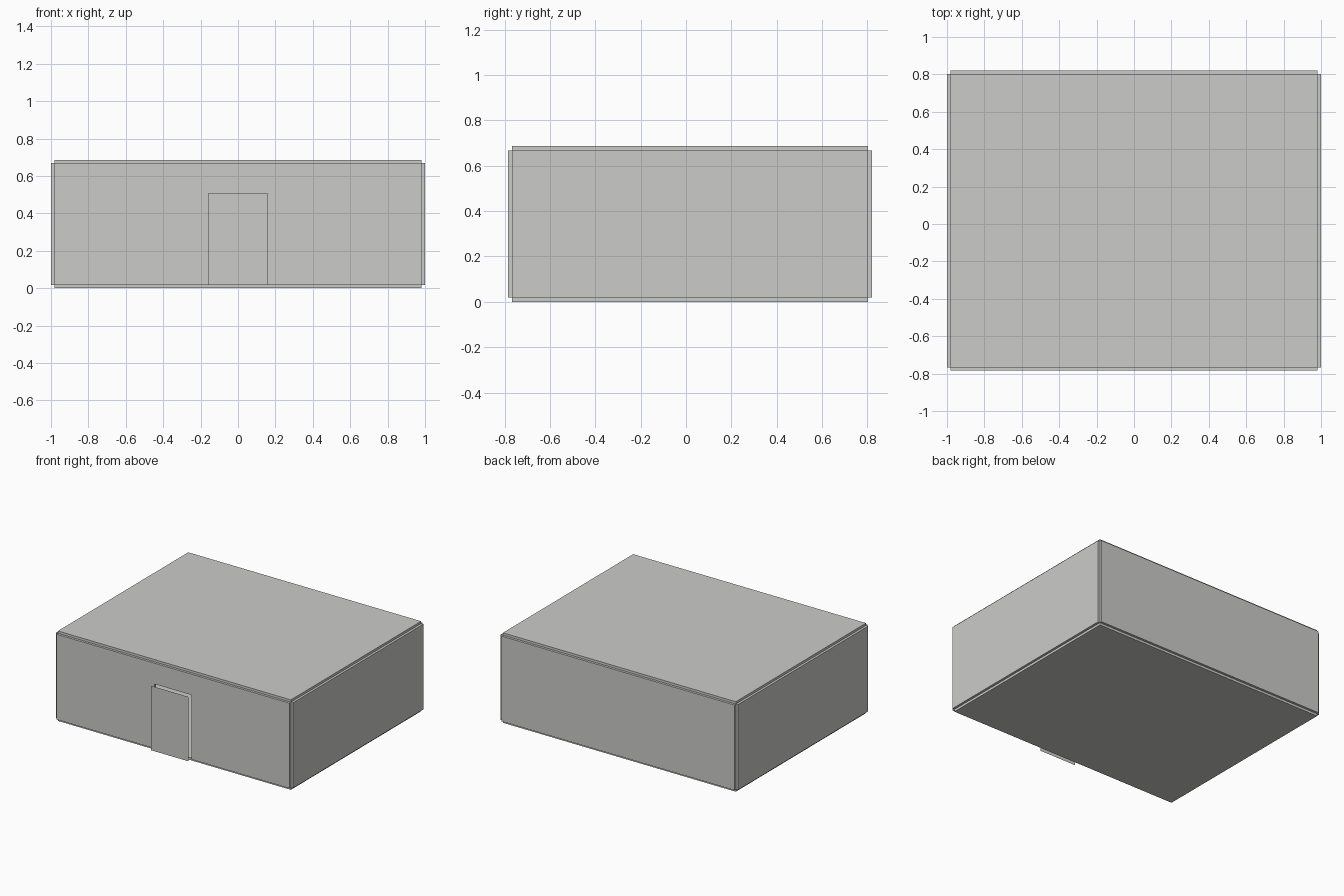
import bpy, bmesh
from mathutils import Vector

if "Cube" in bpy.data.objects:
    bpy.data.objects.remove(bpy.data.objects["Cube"], do_unlink=True)

# One plain warm grey for everything
COLOUR = (0.60, 0.60, 0.585, 1.0)
grey = bpy.data.materials.new("light grey")
grey.use_nodes = True
grey.diffuse_color = COLOUR
grey.node_tree.nodes["Principled BSDF"].inputs["Base Color"].default_value = COLOUR

# Inner room limits, panel thickness and doorway size
T = 0.018
X = 1 - T
Y0, Y1 = -0.766, 0.803
Z0, Z1 = T, 0.668
DOOR_X, DOOR_TOP, DOOR_Y = 0.157, 0.509, -0.821


def panel(name, outline, push):
    """Flat outline extruded along push; a zero push leaves a single sheet."""
    bm = bmesh.new()
    face = bm.faces.new([bm.verts.new(p) for p in outline])
    if Vector(push).length > 0:
        made = bmesh.ops.extrude_face_region(bm, geom=[face], use_keep_orig=True)
        moved = [g for g in made["geom"] if isinstance(g, bmesh.types.BMVert)]
        bmesh.ops.translate(bm, verts=moved, vec=push)
        bmesh.ops.recalc_face_normals(bm, faces=bm.faces)
    mesh = bpy.data.meshes.new(name)
    bm.to_mesh(mesh)
    bm.free()
    mesh.materials.append(grey)
    obj = bpy.data.objects.new(name, mesh)
    bpy.context.collection.objects.link(obj)
    return obj


def upright(y, corners):
    return [(x, y, z) for x, z in corners]


# Floor and ceiling slabs, each pushed outward from the room
for name, z, d in (("floor", Z0, -T), ("ceiling", Z1, T)):
    panel(name, [(-X, Y0, z), (X, Y0, z), (X, Y1, z), (-X, Y1, z)], (0, 0, d))

# Side walls
for name, s in (("left_wall", 1), ("right_wall", -1)):
    x = s * X
    panel(name, [(x, Y0, Z0), (x, Y1, Z0), (x, Y1, Z1), (x, Y0, Z1)], (s * T, 0, 0))

# Back wall
panel("back_wall", upright(Y1, [(-X, Z0), (X, Z0), (X, Z1), (-X, Z1)]), (0, T, 0))

# Front wall with a doorway notch
panel("front_wall", upright(Y0, [
    (-X, Z0), (-DOOR_X, Z0), (-DOOR_X, DOOR_TOP), (DOOR_X, DOOR_TOP),
    (DOOR_X, Z0), (X, Z0), (X, Z1), (-X, Z1)]), (0, -T, 0))

# Door sheet standing just in front of the doorway
panel("door", upright(DOOR_Y, [
    (-DOOR_X, Z0), (DOOR_X, Z0), (DOOR_X, DOOR_TOP), (-DOOR_X, DOOR_TOP)]), (0, 0, 0))
